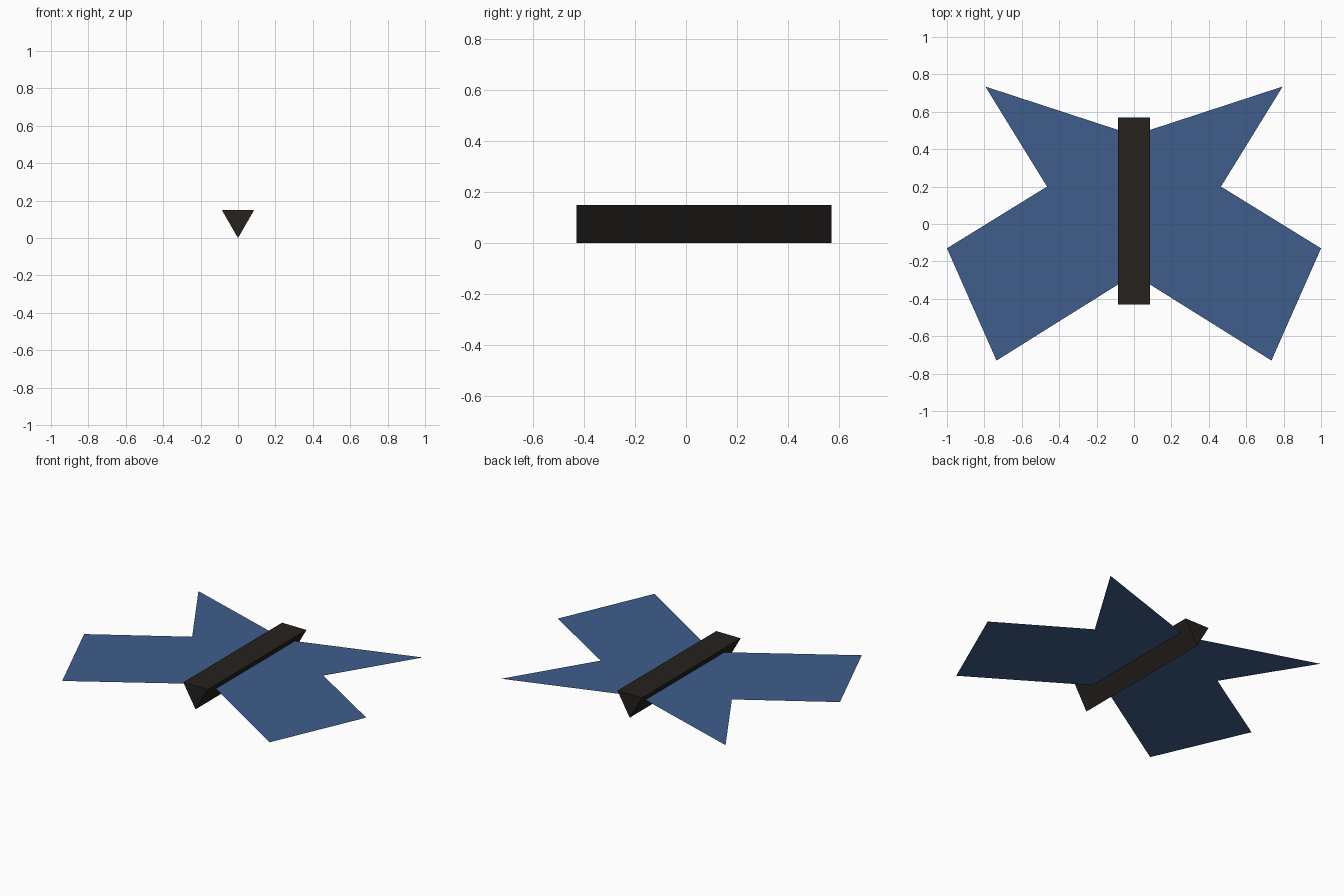
import bpy
import math

if "Cube" in bpy.data.objects:
    bpy.data.objects.remove(bpy.data.objects["Cube"])


def material(name, color):
    mat = bpy.data.materials.new(name)
    mat.diffuse_color = (*color, 1)
    mat.use_nodes = True
    mat.node_tree.nodes["Principled BSDF"].inputs["Base Color"].default_value = mat.diffuse_color
    return mat


dark = material("body_dark", (0.018, 0.015, 0.013))
blue = material("wing_blue", (0.05, 0.11, 0.26))

# Body: three-sided prism lying along y, point down, flat side up
length, radius = 1.0, 0.1
corners = [(radius * math.cos(a), radius + radius * math.sin(a))
           for a in (math.radians(-90 + 120 * i) for i in range(3))]
verts = [(x, y, z) for y in (-0.43, -0.43 + length) for x, z in corners]
faces = [(0, 1, 2), (5, 4, 3)]
faces += [(i, i + 3, (i + 1) % 3 + 3, (i + 1) % 3) for i in range(3)]
mesh = bpy.data.meshes.new("body")
mesh.from_pydata(verts, [], faces)
body = bpy.data.objects.new("body", mesh)
mesh.materials.append(dark)
bpy.context.collection.objects.link(body)

# Wings: paper-thin sheet through the body, split into upper and lower lobes
outline = [(0, -0.27), (0.735, -0.73), (1.0, -0.13),
           (0.465, 0.20), (0.795, 0.735), (0, 0.475)]
mesh = bpy.data.meshes.new("wings")
mesh.from_pydata([(x, y, radius) for x, y in outline] + [], [],
                 [(0, 1, 2, 3), (0, 3, 5), (3, 4, 5)])
wings = bpy.data.objects.new("wings", mesh)
mesh.materials.append(blue)
bpy.context.collection.objects.link(wings)
mirror = wings.modifiers.new("mirror", 'MIRROR')
mirror.use_clip = True
